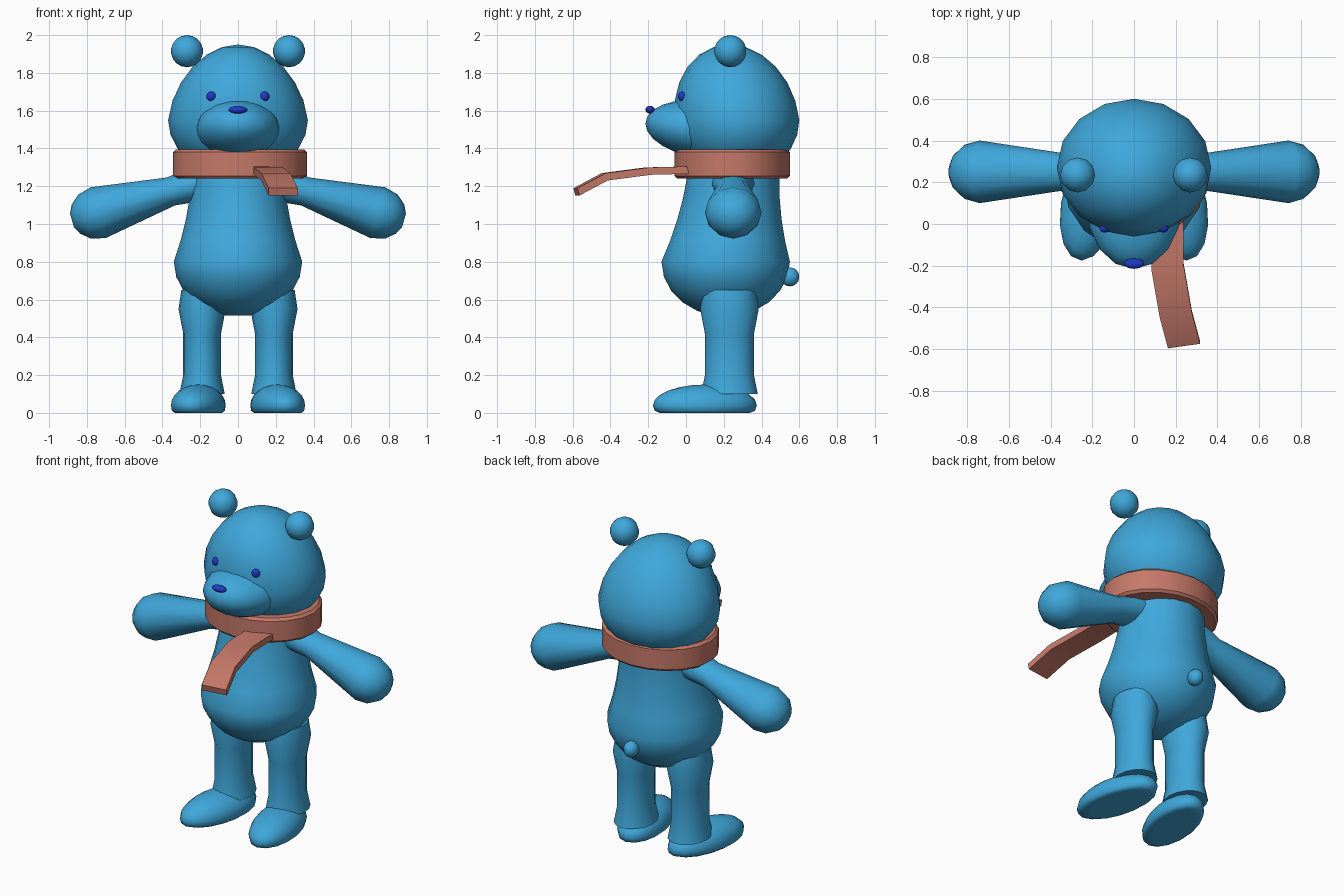
import bpy, bmesh
from math import sin, cos, pi, tau, radians, sqrt
from mathutils import Vector

cube = bpy.data.objects.get("Cube")
if cube:
    bpy.data.objects.remove(cube, do_unlink=True)


def material(name, red, green, blue):
    mat = bpy.data.materials.new(name)
    colour = (red, green, blue, 1)
    mat.use_nodes = True
    mat.diffuse_color = colour
    shader = mat.node_tree.nodes["Principled BSDF"]
    shader.inputs["Base Color"].default_value = colour
    return mat


FUR = material("fur blue", .05, .39, .71)
WOOL = material("scarf rose", .56, .19, .14)
INK = material("eye blue", .015, .04, .58)


def finish(name, bm, mat, crease):
    """Turn a bmesh into a shaded, coloured object."""
    bmesh.ops.recalc_face_normals(bm, faces=bm.faces)
    mesh = bpy.data.meshes.new(name)
    bm.to_mesh(mesh)
    bm.free()
    mesh.materials.append(mat)
    obj = bpy.data.objects.new(name, mesh)
    bpy.context.collection.objects.link(obj)
    bpy.ops.object.select_all(action='DESELECT')
    obj.select_set(True)
    bpy.context.view_layer.objects.active = obj
    bpy.ops.object.shade_smooth_by_angle(angle=radians(crease))
    return obj


def loft(name, stations, u, v, mat, sides=16, turn=0, closed=False, crease=60):
    """Skin elliptical rings, each a centre with a u and a v radius."""
    bm = bmesh.new()
    u, v = Vector(u), Vector(v)
    rings = []
    for centre, u_radius, v_radius in stations:
        angles = [turn + tau * i / sides for i in range(sides)]
        rings.append([bm.verts.new(Vector(centre) + u * u_radius * cos(a)
                                   + v * v_radius * sin(a)) for a in angles])
    pairs = list(zip(rings, rings[1:]))
    if closed:
        pairs.append((rings[-1], rings[0]))
    else:
        bm.faces.new(rings[0])
        bm.faces.new(rings[-1])
    for low, high in pairs:
        for i in range(sides):
            bm.faces.new((low[i - 1], low[i], high[i], high[i - 1]))
    return finish(name, bm, mat, crease)


def ball(name, centre, size, mat, shape=None, segments=16):
    """Ellipsoid whose points may be adjusted by a shape rule."""
    bm = bmesh.new()
    bmesh.ops.create_uvsphere(bm, u_segments=segments,
                              v_segments=segments * 3 // 4, radius=1)
    bmesh.ops.scale(bm, vec=size, verts=bm.verts)
    if shape:
        for vert in bm.verts:
            shape(vert.co)
    bmesh.ops.translate(bm, vec=centre, verts=bm.verts)
    return finish(name, bm, mat, crease=60)


X_AXIS, Y_AXIS, Z_AXIS = Vector((1, 0, 0)), Vector((0, 1, 0)), Vector((0, 0, 1))

# Torso: round belly below, narrowing in a curve to the neck above
torso = []
for step in range(5):
    angle = radians(80) * (1 - step / 5)
    radius = .34 * cos(angle)
    torso.append(((0, .21, .8 - .29 * sin(angle)), radius, radius))
for step in range(6):
    t = step / 5
    radius = .24 + .1 * (1 - t) ** 2
    torso.append(((0, .21 + .05 * t, .8 + .56 * t), radius, radius))
loft("torso", torso, X_AXIS, Y_AXIS, FUR)


# Head: tapered crown and flattened jaw
def shape_head(co):
    if co.z > 0:
        co.x *= 1 - .3 * co.z
        co.y -= .1 * co.z
    else:
        co.z *= .75


ball("head", (0, .27, 1.55), (.37, .33, .4), FUR, shape_head)


# Muzzle: tilted slightly upward at the tip
def shape_muzzle(co):
    co.z -= .1 * co.y


ball("muzzle", (0, .1, 1.5), (.23, .315, .155), FUR, shape_muzzle)
ball("nose", (0, -.19, 1.605), (.05, .025, .02), INK, segments=12)
ball("tail", (0, .55, .72), (.045, .05, .05), FUR, segments=12)

# Paired parts
for side, s in (("left", 1), ("right", -1)):
    ball(side + "_eye", (s * .14, -.02, 1.675), (.026, .022, .026), INK, segments=12)
    ball(side + "_ear", (s * .27, .235, 1.915), (.085, .085, .085), FUR, segments=12)

    # Arm: thin shoulder swelling to a rounded paw
    along = Vector((s * .96, 0, -.28))
    across = Vector((s * .28, 0, .96))
    paw = Vector((s * .74, .25, 1.06))
    arm = [(paw - along * .6, .1, .12), (paw - along * .4, .077, .092)]
    for degrees in (0, 30, 55, 75):
        bend = radians(degrees)
        arm.append((paw + along * .15 * sin(bend), .14 * cos(bend), .15 * cos(bend)))
    loft(side + "_arm", arm, across, Y_AXIS, FUR, sides=12)

    # Leg: straight column flared at hip and ankle
    leg = [((s * .19, .23, z), radius, radius + .03)
           for z, radius in ((.1, .12), (.2, .1), (.42, .1), (.55, .125), (.65, .11))]
    loft(side + "_leg", leg, X_AXIS, Y_AXIS, FUR)

    # Foot: flat sole, toes turned outward
    def shape_foot(co):
        co.x -= s * .15 * co.y
        co.z = max(co.z, -.04)

    ball(side + "_foot", (s * .21, .1, .04), (.14, .275, .11), FUR, shape_foot)

# Scarf loop: square band with softened edges
band = [((.01, .245, z), radius, radius - .05)
        for z, radius in ((1.24, .355), (1.395, .355), (1.395, .26), (1.24, .23))]
loop = loft("scarf_loop", band, X_AXIS, Y_AXIS, WOOL, sides=20, closed=True, crease=40)
bevel = loop.modifiers.new("soft_edges", 'BEVEL')
bevel.width = .015
bevel.limit_method = 'ANGLE'

# Scarf end: flat strip streaming forward
path = ((.16, 0, 1.285), (.16, -.2, 1.28), (.2, -.43, 1.25), (.24, -.58, 1.17))
strip = [(point, .078 * sqrt(2), .02 * sqrt(2)) for point in path]
loft("scarf_end", strip, (.99, .14, 0), (0, -.25, .97), WOOL,
     sides=4, turn=pi / 4, crease=40)
